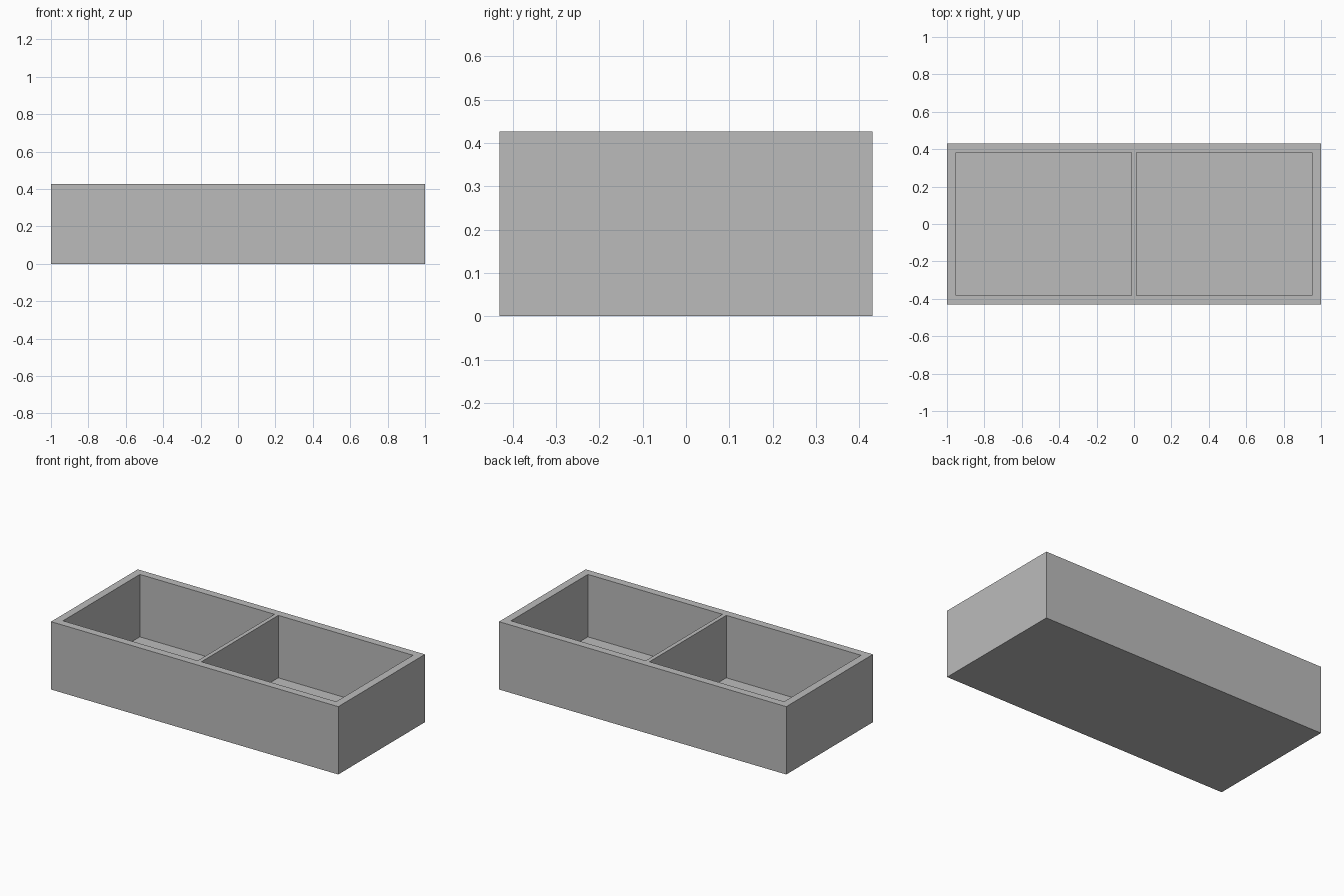
import bpy

# Remove the default cube
default = bpy.data.objects.get("Cube")
if default:
    bpy.data.objects.remove(default, do_unlink=True)

LENGTH, WIDTH, HEIGHT = 2.0, 0.862, 0.427
WALL, DIVIDER, FLOOR = 0.049, 0.026, 0.034

# Single plain grey
grey = bpy.data.materials.new("plain grey")
grey.use_nodes = True
colour = (0.5, 0.5, 0.5, 1)
grey.diffuse_color = colour
grey.node_tree.nodes["Principled BSDF"].inputs["Base Color"].default_value = colour


def box(name, low, high):
    """Axis-aligned box between two corners."""
    centre = [(a + b) / 2 for a, b in zip(low, high)]
    bpy.ops.mesh.primitive_cube_add(size=1, location=centre)
    obj = bpy.context.object
    obj.name = name
    obj.scale = [b - a for a, b in zip(low, high)]
    bpy.ops.object.transform_apply(location=True, rotation=False, scale=True)
    obj.data.materials.append(grey)
    return obj


# Solid block for the tray
tray = box("divided_tray", (-LENGTH / 2, -WIDTH / 2, 0), (LENGTH / 2, WIDTH / 2, HEIGHT))

# Hollow out the two compartments, leaving walls, floor and a thin divider
inner_y = WIDTH / 2 - WALL
for side, name in ((-1, "right"), (1, "left")):
    xs = sorted((side * DIVIDER / 2, side * (LENGTH / 2 - WALL)))
    cutter = box(name + "_compartment_cutter",
                 (xs[0], -inner_y, FLOOR), (xs[1], inner_y, HEIGHT + 0.2))
    cutter.hide_render = True
    cut = tray.modifiers.new(name + " compartment", "BOOLEAN")
    cut.operation = "DIFFERENCE"
    cut.solver = "EXACT"
    cut.object = cutter
    bpy.context.view_layer.objects.active = tray
    bpy.ops.object.modifier_apply(modifier=cut.name)
    bpy.data.objects.remove(cutter, do_unlink=True)
